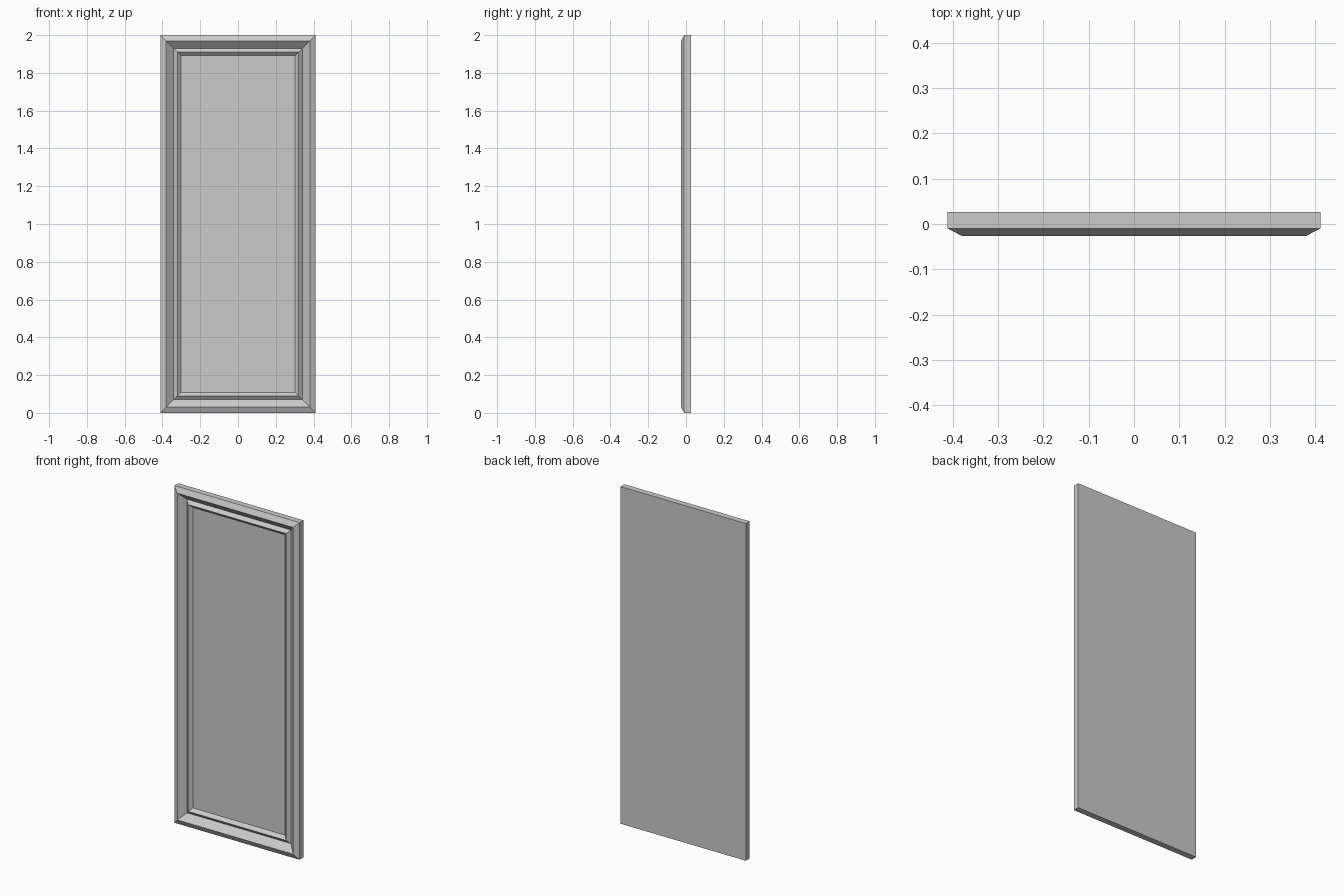
import bpy
import bmesh

cube = bpy.data.objects.get("Cube")
if cube:
    bpy.data.objects.remove(cube, do_unlink=True)

HALF_W, HEIGHT = 0.411, 2.0

# Single flat grey material
grey = bpy.data.materials.new("light_grey")
grey.use_nodes = True
colour = (0.6, 0.6, 0.6, 1)
grey.diffuse_color = colour
grey.node_tree.nodes["Principled BSDF"].inputs["Base Color"].default_value = colour

# Moulding profile from back to recessed panel: (inset from outer edge, y)
profile = [
    (0, 0.026),        # back edge
    (0, -0.01),        # side edge
    (0.031, -0.026),   # outer ridge
    (0.07, 0.009),     # groove
    (0.09, -0.008),    # inner bead
    (0.109, 0.01),     # panel edge
]


def ring(bm, inset, y):
    """Rectangular loop of vertices at a given inset and depth."""
    x, low, high = HALF_W - inset, inset, HEIGHT - inset
    return [bm.verts.new(p) for p in
            ((-x, y, low), (x, y, low), (x, y, high), (-x, y, high))]


# Framed panel: mitred moulding swept around a rectangle
bm = bmesh.new()
rings = [ring(bm, inset, y) for inset, y in profile]
for a, b in zip(rings, rings[1:]):
    for i in range(4):
        j = (i + 1) % 4
        bm.faces.new((a[i], a[j], b[j], b[i]))
bm.faces.new(rings[-1])             # recessed front panel
bm.faces.new(rings[0][::-1])        # flat back
bmesh.ops.recalc_face_normals(bm, faces=bm.faces)

mesh = bpy.data.meshes.new("framed_panel")
bm.to_mesh(mesh)
bm.free()
mesh.materials.append(grey)
panel = bpy.data.objects.new("framed_panel", mesh)
bpy.context.collection.objects.link(panel)
